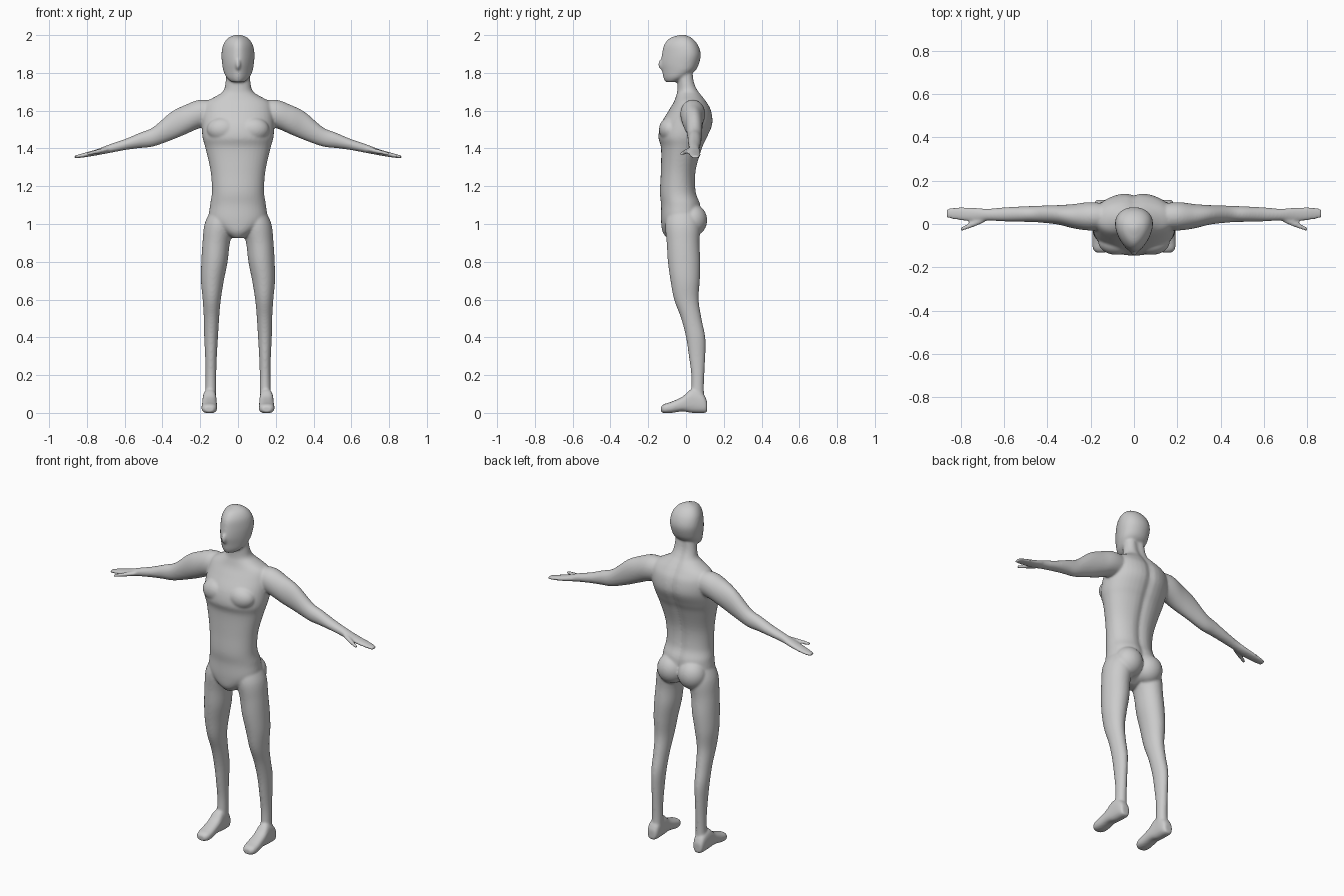
import bpy, bmesh, math
from mathutils import Matrix, Vector

default = bpy.data.objects.get("Cube")
if default:
    bpy.data.objects.remove(default, do_unlink=True)

SEGMENTS = 40
STEPS = 5
bm = bmesh.new()


def smooth_rows(rows):
    """Interpolate the key sections with a Catmull-Rom spline."""
    padded = [rows[0]] + list(rows) + [rows[-1]]
    result = []
    for p, q, r, s in zip(padded, padded[1:], padded[2:], padded[3:]):
        for step in range(STEPS):
            t = step / STEPS
            result.append([
                b + 0.5 * t * (c - a + t * (2 * a - 5 * b + 4 * c - d + t * (3 * (b - c) + d - a)))
                for a, b, c, d in zip(p, q, r, s)])
    result.append(rows[-1])
    return result


def loft(axis, rows, side=1, power=2.0, taper=0.0, groove=0.0):
    """Skin rounded sections (position, low/high, low/high) along an axis."""
    rings = []
    for pos, a_low, a_high, b_low, b_high in smooth_rows(rows):
        ring = []
        for i in range(SEGMENTS):
            angle = math.tau * i / SEGMENTS
            c, s = math.cos(angle), math.sin(angle)
            u = math.copysign(abs(c) ** (2 / power), c)
            v = math.copysign(abs(s) ** (2 / power), s)
            co = Vector((0, 0, 0))
            across = (a_high - a_low) / 2 * u * (1 + taper * v)
            dip = groove * max(0, s) * math.exp(-(across / 0.025) ** 2)
            co[axis] = pos
            co[(axis + 1) % 3] = (a_low + a_high) / 2 + across
            co[(axis + 2) % 3] = (b_low + b_high) / 2 + (b_high - b_low) / 2 * v - dip
            co.x *= side
            ring.append(bm.verts.new(co))
        rings.append(ring)
    for low, high in zip(rings, rings[1:]):
        for i in range(SEGMENTS):
            j = (i + 1) % SEGMENTS
            bm.faces.new((low[i], low[j], high[j], high[i]))
    bm.faces.new(rings[0])
    bm.faces.new(rings[-1])


def symmetric(rows):
    """Turn (height, half width, front, back) into full sections."""
    return [(z, -w, w, front, back) for z, w, front, back in rows]


def ellipsoid(centre, radii):
    matrix = Matrix.Translation(centre) @ Matrix.Diagonal((*radii, 1))
    bmesh.ops.create_uvsphere(bm, u_segments=32, v_segments=20, radius=1, matrix=matrix)


# Torso and neck: height, half width, front, back
torso = [
    (.925, .03, -.1, 0), (.96, .085, -.125, .05), (1.02, .15, -.132, .08),
    (1.1, .148, -.132, .08), (1.17, .138, -.138, .056), (1.28, .145, -.133, .055),
    (1.4, .172, -.132, .088), (1.46, .188, -.146, .115), (1.53, .192, -.132, .143),
    (1.6, .188, -.092, .136), (1.645, .17, -.065, .112), (1.68, .11, -.052, .087),
    (1.705, .077, -.046, .069), (1.75, .066, -.045, .049), (1.82, .06, -.05, .04)]
loft(2, symmetric(torso), power=2.15, groove=.012)

# Head, narrowing towards the face
head = [
    (1.752, .034, -.11, -.045), (1.775, .058, -.12, 0), (1.81, .074, -.126, .048),
    (1.85, .081, -.132, .069), (1.9, .084, -.127, .078), (1.95, .075, -.115, .062),
    (1.985, .05, -.083, .03), (2.002, .012, -.03, -.01)]
loft(2, symmetric(head), taper=.3)
ellipsoid((0, -.122, 1.845), (.016, .025, .032))

# Leg: height, inner, outer, front, back
leg = [
    (1.08, .03, .14, -.09, .05), (1, .02, .177, -.11, .075), (.9, .043, .188, -.102, .071),
    (.8, .055, .194, -.096, .076), (.7, .075, .196, -.082, .073), (.6, .091, .187, -.063, .067),
    (.5, .1, .181, -.026, .082), (.4, .106, .179, 0, .102), (.3, .112, .174, .015, .102),
    (.2, .115, .172, .028, .097), (.12, .115, .173, .028, .095), (.04, .115, .178, .025, .1)]

# Foot: depth, sole, top, inner, outer
foot = [
    (.112, .003, .06, .128, .176), (.09, -.001, .1, .116, .184), (.03, 0, .125, .114, .187),
    (-.02, .008, .085, .112, .19), (-.08, -.001, .058, .11, .193), (-.115, -.001, .047, .115, .19),
    (-.132, .004, .035, .13, .175)]

# Arm and hand: distance out, front, back, underside, top
arm = [
    (.1, -.02, .09, 1.53, 1.65), (.2, -.03, .101, 1.508, 1.658), (.28, -.02, .092, 1.474, 1.63),
    (.355, -.002, .087, 1.443, 1.592), (.45, .008, .084, 1.41, 1.512), (.52, .01, .081, 1.402, 1.483),
    (.6, .012, .077, 1.391, 1.449), (.68, .015, .071, 1.376, 1.422), (.75, .012, .077, 1.363, 1.395),
    (.82, .019, .078, 1.352, 1.375), (.866, .028, .07, 1.347, 1.362)]
thumb = [
    (.69, .008, .045, 1.382, 1.408), (.74, -.014, .016, 1.372, 1.396),
    (.8, -.034, -.016, 1.362, 1.38)]

for side in (-1, 1):
    loft(2, leg, side)
    loft(1, foot, side, power=2.6)
    loft(0, arm, side)
    loft(0, thumb, side)
    # Chest muscle and buttock
    ellipsoid((side * .08, -.083, 1.5), (.085, .06, .066))
    ellipsoid((side * .068, .035, 1.02), (.082, .077, .085))

# One continuous skin
bmesh.ops.recalc_face_normals(bm, faces=bm.faces)
mesh = bpy.data.meshes.new("body")
bm.to_mesh(mesh)
bm.free()
body = bpy.data.objects.new("body", mesh)
bpy.context.collection.objects.link(body)

remesh = body.modifiers.new("blend_parts", 'REMESH')
remesh.mode = 'VOXEL'
remesh.voxel_size = .006
remesh.use_smooth_shade = True
relax = body.modifiers.new("soften_joins", 'SMOOTH')
relax.factor = .5
relax.iterations = 10

# Plain grey skin
grey = bpy.data.materials.new("plain_grey")
grey.use_nodes = True
colour = (.6, .6, .6, 1)
grey.diffuse_color = colour
grey.node_tree.nodes["Principled BSDF"].inputs["Base Color"].default_value = colour
mesh.materials.append(grey)
